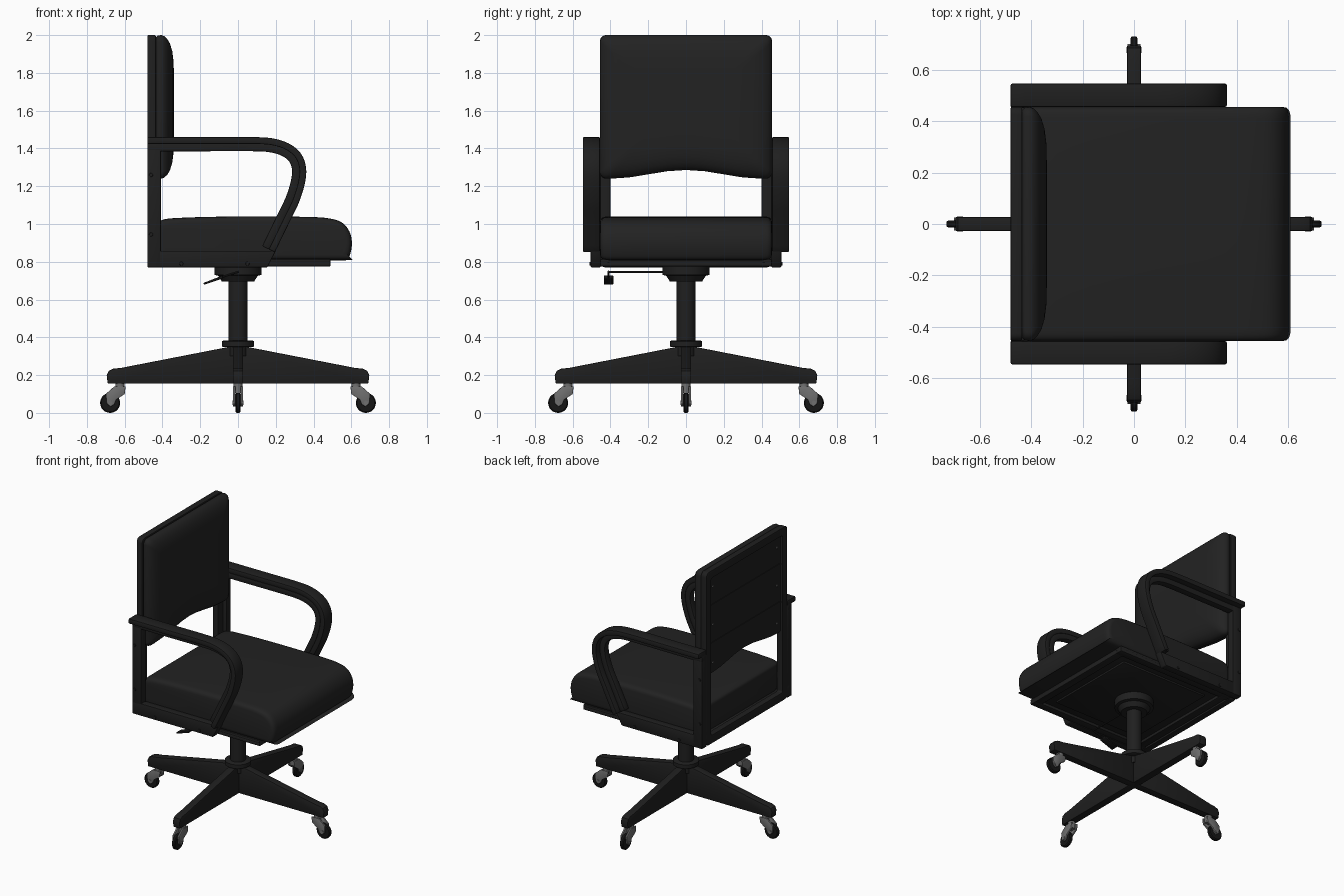
import bpy, bmesh, math
from mathutils import Vector, Matrix

if "Cube" in bpy.data.objects:
    bpy.data.objects.remove(bpy.data.objects["Cube"])


def material(name, c):
    m = bpy.data.materials.new(name)
    m.diffuse_color = (c, c, c, 1)
    m.use_nodes = True
    m.node_tree.nodes["Principled BSDF"].inputs["Base Color"].default_value = m.diffuse_color
    return m


FRAME = material("black frame", 0.014)
PAD = material("black upholstery", 0.016)
RUBBER = material("black rubber", 0.008)
METAL = material("grey metal", 0.16)


def loft(name, rings, mat, closed=False, bevel=0, angle=35, turn=0):
    """Skin a list of equal-length point rings."""
    bm = bmesh.new()
    rot = Matrix.Rotation(turn, 3, 'Z')
    vs = [[bm.verts.new(rot @ Vector(p)) for p in r] for r in rings]
    n, k = len(vs), len(vs[0])
    for i in range(n if closed else n - 1):
        a, b = vs[i], vs[(i + 1) % n]
        for j in range(k):
            bm.faces.new((a[j], a[(j + 1) % k], b[(j + 1) % k], b[j]))
    if not closed:
        bm.faces.new(vs[0])
        bm.faces.new(vs[-1])
    bmesh.ops.recalc_face_normals(bm, faces=bm.faces)
    if bevel:
        sharp = [e for e in bm.edges if e.calc_face_angle(0) > math.radians(40)]
        bmesh.ops.bevel(bm, geom=sharp, offset=bevel, segments=2, profile=0.5,
                        affect='EDGES', clamp_overlap=True)
    me = bpy.data.meshes.new(name)
    bm.to_mesh(me)
    bm.free()
    me.materials.append(mat)
    ob = bpy.data.objects.new(name, me)
    bpy.context.collection.objects.link(ob)
    bpy.ops.object.select_all(action='DESELECT')
    ob.select_set(True)
    bpy.context.view_layer.objects.active = ob
    bpy.ops.object.shade_smooth_by_angle(angle=math.radians(angle))
    return ob


def at(p, axis, t):
    return (p[0], t, p[1]) if axis == 'y' else (t, p[0], p[1])


def prism(name, prof, axis, t0, t1, mat, bevel=0.006, turn=0):
    return loft(name, [[at(p, axis, t) for p in prof] for t in (t0, t1)], mat,
                bevel=bevel, turn=turn)


def band(name, outer, inner, axis, t0, t1, mat, closed=False, bevel=0.006):
    rings = [[at(o, axis, t0), at(o, axis, t1), at(i, axis, t1), at(i, axis, t0)]
             for o, i in zip(outer, inner)]
    return loft(name, rings, mat, closed, bevel)


def box(name, x0, x1, y0, y1, z0, z1, mat, bevel=0.006):
    return prism(name, [(x0, z0), (x1, z0), (x1, z1), (x0, z1)], 'y', y0, y1, mat, bevel)


def rod(name, p, q, radii, mat, n=20, turn=0):
    """Round bar from p to q; radii are (fraction, radius) pairs."""
    p, q = Vector(p), Vector(q)
    m = (q - p).to_track_quat('Z', 'Y').to_matrix()
    rings = [[p.lerp(q, f) + m @ Vector((r * math.cos(a), r * math.sin(a), 0))
              for a in (2 * math.pi * i / n for i in range(n))] for f, r in radii]
    return loft(name, rings, mat, turn=turn)


def spline(pts, n=5):
    """Catmull-Rom smoothing of a 2D path."""
    v = [Vector(p) for p in pts]
    v = [2 * v[0] - v[1]] + v + [2 * v[-1] - v[-2]]
    out = []
    for a, b, c, d in zip(v, v[1:], v[2:], v[3:]):
        for t in (i / n for i in range(n)):
            out.append(0.5 * (2 * b + (c - a) * t + (2 * a - 5 * b + 4 * c - d) * t * t
                              + (3 * b - a - 3 * c + d) * t ** 3))
    return out + [v[-2]]


def offset(path, d):
    out = []
    for i, p in enumerate(path):
        t = (path[min(i + 1, len(path) - 1)] - path[max(i - 1, 0)]).normalized()
        out.append(p + Vector((t.y, -t.x)) * d)
    return out


def rounded(u0, u1, v0, v1, r, n=5):
    pts = []
    for cx, cy, a0 in ((u1 - r, v1 - r, 0), (u0 + r, v1 - r, 90),
                       (u0 + r, v0 + r, 180), (u1 - r, v0 + r, 270)):
        for i in range(n + 1):
            a = math.radians(a0 + 90 * i / n)
            pts.append((cx + r * math.cos(a), cy + r * math.sin(a)))
    return pts


# Back: outer frame, recessed panel, padded cushion with arched lower edge
band("back_frame", rounded(-0.455, 0.455, 0.77, 2.0, 0.03),
     rounded(-0.40, 0.40, 0.83, 1.945, 0.012), 'x', -0.48, -0.435, FRAME, True, 0.005)
arch = [(y / 10, 1.24 + 0.046 * math.cos(math.pi * y / 8) ** 2) for y in range(-4, 5)]
outline = rounded(-0.455, 0.455, 1.24, 2.0, 0.035) + []
outline = outline[:18] + arch + outline[18:]
prism("back_panel", [(y * 0.92, 1.62 + (z - 1.62) * 0.95) for y, z in outline],
      'x', -0.462, -0.43, FRAME, 0)
for z in (1.47, 1.74):
    box("back_panel_seam", -0.466, -0.46, -0.40, 0.40, z - 0.006, z + 0.006, FRAME, 0)
for y in (-0.36, 0.36):
    for z in (1.33, 1.6, 1.87):
        rod("panel_rivet", (-0.46, y, z), (-0.468, y, z), [(0, .008), (1, .006)], METAL, 10)
rings = []
for x, d in ((-0.435, .012), (-0.425, .002), (-0.405, 0), (-0.39, .006), (-0.375, .02),
             (-0.36, .045), (-0.348, .085), (-0.341, .14), (-0.339, .22)):
    rings.append([(x, y * (1 - d / 0.455), 1.62 + (z - 1.62) * (1 - d / 0.38))
                  for y, z in outline])
loft("back_cushion", rings, PAD, angle=50)

# Seat cushion: side profile lofted across with soft ends
prof = spline([(-0.425, 0.85), (-0.425, 0.98), (-0.405, 1.02), (-0.3, 1.033), (0.0, 1.04),
               (0.35, 1.038), (0.48, 1.03), (0.55, 1.008), (0.59, 0.96), (0.603, 0.90),
               (0.594, 0.84), (0.575, 0.812), (0.53, 0.808), (-0.40, 0.808)], 4)
half = [(-0.455, .03), (-0.452, .016), (-0.444, .007), (-0.43, .002), (-0.41, 0)]
slices = half + [(-y, d) for y, d in reversed(half)]
loft("seat_cushion", [[(0.09 + (x - 0.09) * (1 - d / 0.51), y,
                        0.925 + (z - 0.925) * (1 - d / 0.115)) for x, z in prof]
                      for y, d in slices], PAD, angle=50)

# Seat pan: plate, lower rim and centre plate
box("seat_pan", -0.44, 0.49, -0.455, 0.455, 0.795, 0.815, FRAME)
for s in (-1, 1):
    box("pan_side_rim", -0.44, 0.49, s * 0.40, s * 0.455, 0.775, 0.80, FRAME)
for x in (-0.43, 0.435):
    box("pan_cross_rim", x, x + 0.055, -0.43, 0.43, 0.775, 0.80, FRAME)
box("pan_centre_plate", -0.31, 0.37, -0.34, 0.34, 0.782, 0.80, FRAME)

# Armrests: curved pad, rail beneath it, rear post and bottom rail
path = spline([(-0.48, 1.46), (-0.2, 1.46), (0.09, 1.46), (0.2, 1.45), (0.28, 1.42),
               (0.335, 1.37), (0.36, 1.30), (0.355, 1.22), (0.325, 1.12), (0.28, 1.025),
               (0.195, 0.85)])
for s in (-1, 1):
    band("arm_pad", path, offset(path, 0.036), 'y', s * 0.456, s * 0.546, FRAME)
    band("arm_rail", offset(path, 0.034), offset(path, 0.075), 'y', s * 0.456, s * 0.505, FRAME)
    box("arm_rear_post", -0.48, -0.408, s * 0.452, s * 0.505, 0.77, 1.43, FRAME)
    prism("side_rail", [(-0.48, 0.77), (0.155, 0.77), (0.20, 0.858), (-0.48, 0.858)],
          'y', s * 0.452, s * 0.505, FRAME)
    for x, z in ((-0.30, 0.79), (0.05, 0.79), (-0.46, 0.945), (-0.46, 1.26)):
        rod("side_rivet", (x, s * 0.50, z), (x, s * 0.51, z), [(0, .012), (1, .009)], FRAME, 12)

# Column, collars and swivel mount
rod("column", (0, 0, 0.30), (0, 0, 0.78), [(0, .05), (1, .05)], FRAME, 32)
rod("base_collar", (0, 0, 0.348), (0, 0, 0.382),
    [(0, .078), (.1, .085), (.9, .085), (1, .078)], FRAME, 32)
rod("swivel_mount", (0, 0, 0.695), (0, 0, 0.80),
    [(0, .085), (.3, .105), (.34, .125), (1, .125)], FRAME, 32)

# Height lever
rod("lever_rod", (0, -0.05, 0.745), (0, -0.41, 0.745), [(0, .006), (1, .006)], FRAME, 10)
rod("lever_bend", (0.005, -0.41, 0.748), (-0.10, -0.41, 0.715), [(0, .006), (1, .006)], FRAME, 10)
prism("lever_paddle", [(-0.08, 0.728), (-0.08, 0.712), (-0.18, 0.678), (-0.183, 0.688)],
      'y', -0.435, -0.385, RUBBER, 0.003)

# Four-legged base with casters
leg = [(0, .155), (.69, .155), (.695, .20), (.685, .222), (.66, .234), (.62, .238),
       (.045, .35), (0, .35)]
fork = [(.595, .14), (.655, .14), (.70, .10), (.695, .05), (.675, .032), (.655, .045),
        (.645, .07), (.60, .10)]
for i in range(4):
    t = i * math.pi / 2
    prism("base_leg", leg, 'y', -0.027, 0.027, FRAME, 0.005, t)
    rod("caster_stem", (.625, 0, .105), (.625, 0, .16), [(0, .024), (1, .024)], METAL, 16, t)
    for s in (-1, 1):
        prism("caster_fork", fork, 'y', s * 0.014, s * 0.026, METAL, 0.002, t)
    rod("caster_wheel", (.677, -.013, .053), (.677, .013, .053),
        [(0, .047), (.2, .053), (.8, .053), (1, .047)], RUBBER, 28, t)
    rod("caster_axle", (.677, -.029, .053), (.677, .029, .053), [(0, .012), (1, .012)], METAL, 14, t)
